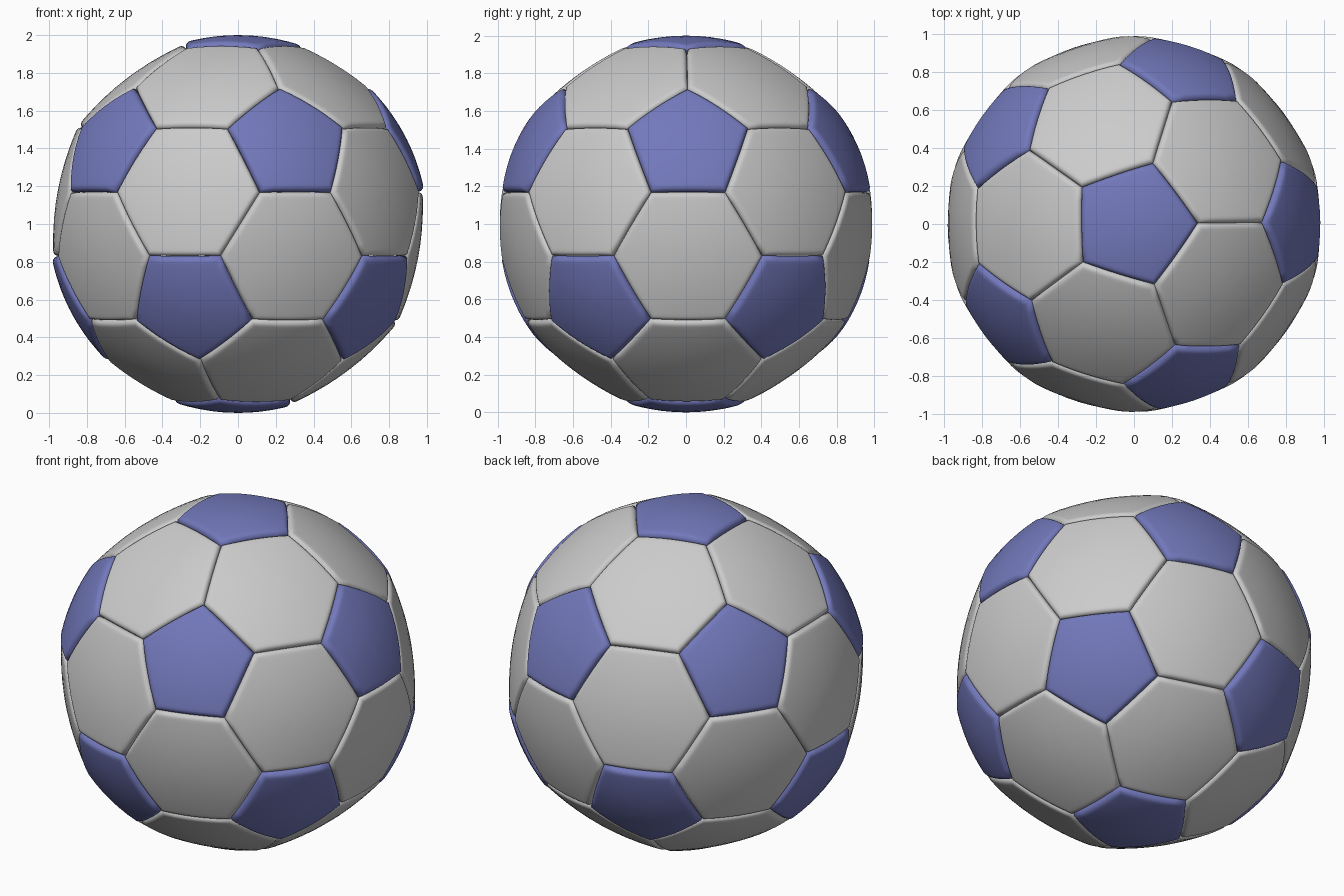
import bpy, bmesh
from math import sin, cos, radians, sqrt
from mathutils import Vector
from itertools import combinations

if "Cube" in bpy.data.objects:
    bpy.data.objects.remove(bpy.data.objects["Cube"])

TURN = 0.7            # small turn about z, degrees
SIDE = 6              # segments along each panel side
RINGS = [0.2, 0.4, 0.6, 0.75, 0.85, 0.9, 0.93, 0.955, 0.975, 0.988, 0.996, 1.0]
ROUND, DEPTH = 0.032, 0.034   # rounded seam width and depth


def ring(z, r, start):
    return [Vector((r * cos(radians(start + 72 * k)), r * sin(radians(start + 72 * k)), z))
            for k in range(5)]


# Icosahedron with a corner at each pole; cutting its corners gives the panels
h = 1 / sqrt(5)
ico = [Vector((0, 0, 1)), Vector((0, 0, -1))] + ring(h, 2 * h, TURN) + ring(-h, 2 * h, TURN + 36)
edge = min((a - b).length for a, b in combinations(ico, 2)) * 1.01
near = lambda a, b: (a - b).length < edge
cut = lambda a, b: ((2 * a + b) / 3)
R = cut(ico[0], ico[2]).length


def order(points):
    """Sort panel corners counter-clockwise seen from outside."""
    c = sum(points, Vector()) / len(points)
    n = c.normalized()
    u = (points[0] - c).normalized()
    v = n.cross(u)
    from math import atan2
    return sorted(points, key=lambda p: atan2((p - c).dot(v), (p - c).dot(u)))


pentagons = [order([cut(a, b) / R for b in ico if b is not a and near(a, b)]) for a in ico]
hexagons = [order([cut(p, q) / R for p in t for q in t if p is not q])
            for t in combinations(ico, 3) if all(near(p, q) for p, q in combinations(t, 2))]


def add_panel(bm, corners, bulge, scale):
    """Padded panel: flat polygon blown towards the sphere, rounded into the seam."""
    c = sum(corners, Vector()) / len(corners)
    n = len(corners)
    apothem = ((corners[0] + corners[1]) / 2 - c).length
    rim = [corners[i].lerp(corners[(i + 1) % n], j / SIDE) for i in range(n) for j in range(SIDE)]

    def vert(p, t):
        d = (1 - t) * apothem
        drop = 0
        if d < ROUND:
            drop = DEPTH * (1 - sqrt(max(0, 1 - (1 - d / ROUND) ** 2)))
        q = p.lerp(p.normalized(), bulge) * scale
        return bm.verts.new(q * (1 - drop) + Vector((0, 0, 1)))

    mid = vert(c, 0)
    prev = None
    for t in RINGS:
        cur = [vert(c.lerp(p, t), t) for p in rim]
        for i in range(len(cur)):
            j = (i + 1) % len(cur)
            bm.faces.new((prev[i], cur[i], cur[j], prev[j]) if prev else (mid, cur[i], cur[j]))
        prev = cur


def build(name, panels, bulge, scale, colour=None):
    bm = bmesh.new()
    for p in panels:
        add_panel(bm, p, bulge, scale)
    for f in bm.faces:
        f.smooth = True
    me = bpy.data.meshes.new(name)
    bm.to_mesh(me)
    bm.free()
    ob = bpy.data.objects.new(name, me)
    bpy.context.collection.objects.link(ob)
    if colour:
        mat = bpy.data.materials.new(name + "_colour")
        mat.diffuse_color = colour
        mat.use_nodes = True
        mat.node_tree.nodes["Principled BSDF"].inputs["Base Color"].default_value = mat.diffuse_color
        me.materials.append(mat)


# Grey six-sided panels and blue five-sided panels
build("hexagon_panels", hexagons, 0.65, 1.0)
build("pentagon_panels", pentagons, 0.95, 1.003, (0.17, 0.19, 0.5, 1))
